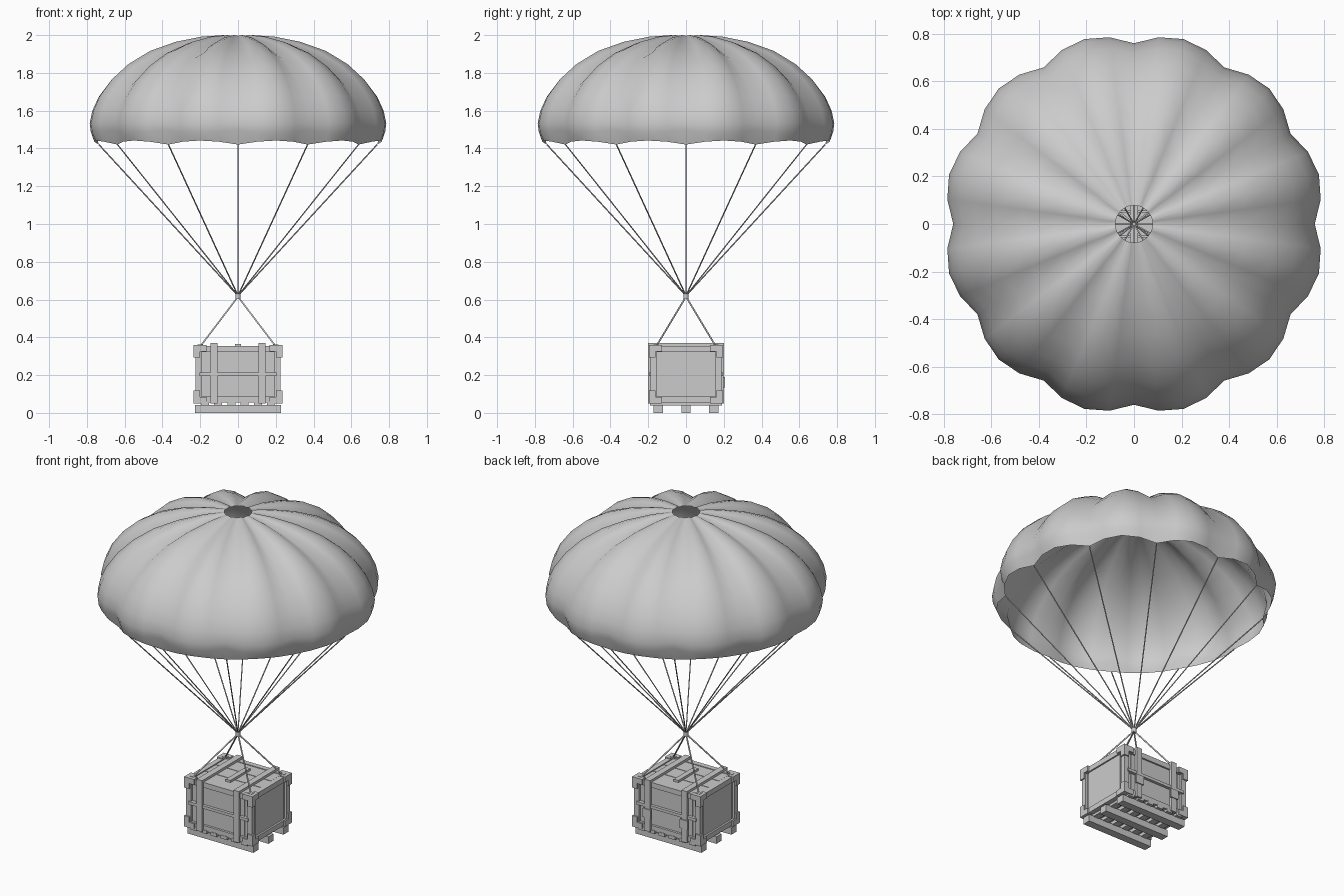
import bpy, bmesh, math
from mathutils import Vector, Matrix

if "Cube" in bpy.data.objects:
    bpy.data.objects.remove(bpy.data.objects["Cube"])

GORES, SUB = 12, 4


def finish(name, bm, smooth=None):
    bmesh.ops.recalc_face_normals(bm, faces=bm.faces)
    me = bpy.data.meshes.new(name)
    bm.to_mesh(me)
    bm.free()
    ob = bpy.data.objects.new(name, me)
    bpy.context.collection.objects.link(ob)
    if smooth:
        bpy.ops.object.select_all(action='DESELECT')
        ob.select_set(True)
        bpy.context.view_layer.objects.active = ob
        bpy.ops.object.shade_smooth_by_angle(angle=math.radians(smooth))
    return ob


def box(bm, x0, x1, y0, y1, z0, z1):
    c = Vector(((x0 + x1) / 2, (y0 + y1) / 2, (z0 + z1) / 2))
    s = Matrix.Diagonal((abs(x1 - x0), abs(y1 - y0), abs(z1 - z0), 1))
    bmesh.ops.create_cube(bm, size=1, matrix=Matrix.Translation(c) @ s)


def rod(bm, a, b, r, sides=6):
    a, b = Vector(a), Vector(b)
    d = b - a
    m = Matrix.Translation((a + b) / 2) @ d.to_track_quat('Z', 'Y').to_matrix().to_4x4()
    bmesh.ops.create_cone(bm, cap_ends=True, segments=sides, radius1=r, radius2=r,
                          depth=d.length, matrix=m)


# Canopy: crest profile swept round, pulled inward along its normal at each seam
crest = [(.078, 2.0), (.2, 1.992), (.34, 1.965), (.48, 1.917), (.6, 1.847), (.69, 1.767),
         (.755, 1.68), (.79, 1.605), (.805, 1.535), (.799, 1.485), (.78, 1.442)]
depth = [.004, .022, .037, .045, .047, .047, .046, .046, .045, .045, .043]
bm = bmesh.new()
rows = []
n = GORES * SUB
for i, (r, z) in enumerate(crest):
    p, q = crest[max(i - 1, 0)], crest[min(i + 1, len(crest) - 1)]
    nrm = Vector((p[1] - q[1], q[0] - p[0])).normalized()
    row = []
    for k in range(n):
        w = depth[i] * (1 - math.sin(math.pi * (k % SUB) / SUB))
        rr, zz = r - nrm.x * w, z - nrm.y * w
        if i == len(crest) - 1:
            rr, zz = r - w, z - .5 * w
        a = 2 * math.pi * k / n
        row.append(bm.verts.new((rr * math.cos(a), rr * math.sin(a), zz)))
    rows.append(row)
for lo, hi in zip(rows, rows[1:]):
    for k in range(n):
        bm.faces.new((lo[k], hi[k], hi[(k + 1) % n], lo[(k + 1) % n]))
finish("canopy", bm, 60)

# Suspension lines from hem seams to the knot
bm = bmesh.new()
for k in range(GORES):
    a = 2 * math.pi * k / GORES
    rod(bm, (.737 * math.cos(a), .737 * math.sin(a), 1.421), (0, 0, .62), .0035)
finish("suspension_lines", bm, 70)

# Knot and crate slings
bm = bmesh.new()
rod(bm, (0, 0, .603), (0, 0, .632), .014, 10)
finish("knot_ring", bm, 40)
bm = bmesh.new()
for sx in (-1, 1):
    for sy in (-1, 1):
        rod(bm, (sx * .2, sy * .158, .352), (0, 0, .615), .0045)
        box(bm, sx * .185, sx * .215, sy * .145, sy * .172, .35, .362)
finish("crate_slings", bm, 70)

# Crate body
bm = bmesh.new()
box(bm, -.212, .212, -.172, .172, .06, .345)
finish("crate_body", bm)

# Raised inner panels on the ends and long sides
bm = bmesh.new()
box(bm, -.218, .218, -.138, .138, .09, .322)
box(bm, -.17, .17, -.178, .178, .09, .322)
finish("crate_panels", bm)

# Frame beams along all twelve edges
X, Y, Z0, Z1, T = .226, .187, .055, .355, .032
bm = bmesh.new()
for sx in (-1, 1):
    for sy in (-1, 1):
        box(bm, sx * X, sx * (X - T), sy * Y, sy * (Y - T), Z0, Z1)
for za, zb in ((Z0, Z0 + T), (Z1 - T, Z1)):
    for s in (-1, 1):
        box(bm, -X, X, s * Y, s * (Y - T), za, zb)
        box(bm, s * X, s * (X - T), -Y, Y, za, zb)
finish("crate_frame", bm)

# Corner brackets: three short arms at each corner
bm = bmesh.new()
X, Y, Z0, Z1, T, L = .235, .195, .05, .36, .034, .068
for sx in (-1, 1):
    for sy in (-1, 1):
        for z, d in ((Z0, 1), (Z1, -1)):
            for ax in range(3):
                e = [L if j == ax else T for j in range(3)]
                box(bm, sx * X, sx * (X - e[0]), sy * Y, sy * (Y - e[1]), z, z + d * e[2])
finish("corner_brackets", bm)

# Vertical straps wrapping the crate
bm = bmesh.new()
for s in (-1, 1):
    x0, x1 = s * .108, s * .146
    box(bm, x0, x1, -.2, .2, .355, .37)
    for sy in (-1, 1):
        box(bm, x0, x1, sy * .183, sy * .2, .05, .37)
finish("wrap_straps", bm)

# Horizontal side battens
bm = bmesh.new()
for s in (-1, 1):
    box(bm, -.205, .205, s * .17, s * .196, .196, .214)
finish("side_battens", bm)

# Buckles on the back straps
bm = bmesh.new()
for s in (-1, 1):
    box(bm, s * .1, s * .154, .195, .206, .135, .19)
finish("strap_buckles", bm)

# Lid boards and centre strip
bm = bmesh.new()
for s in (-1, 1):
    box(bm, -.19, .19, s * .054, s * .152, .34, .352)
box(bm, -.19, .19, -.05, .05, .34, .352)
box(bm, -.016, .016, -.098, .098, .35, .366)
finish("lid_boards", bm)

# Pallet runners and slats
bm = bmesh.new()
for y in (-.148, 0, .148):
    box(bm, -.227, .227, y - .025, y + .025, 0, .043)
finish("pallet_runners", bm)
bm = bmesh.new()
for i in range(6):
    x = -.175 + i * .07
    box(bm, x - .021, x + .021, -.19, .19, .04, .061)
finish("pallet_slats", bm)
